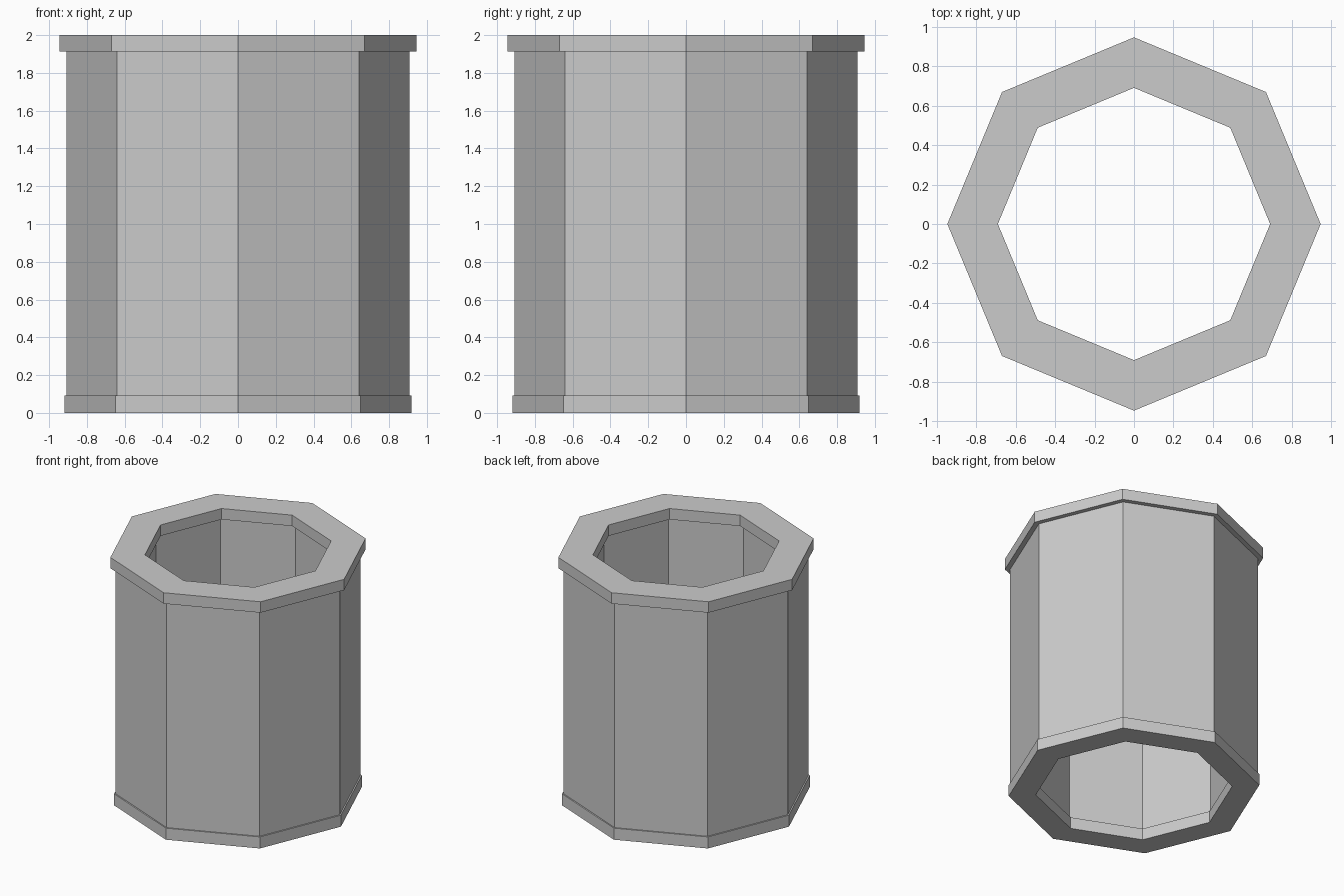
import bpy, bmesh
from math import cos, sin, pi

if "Cube" in bpy.data.objects:
    bpy.data.objects.remove(bpy.data.objects["Cube"])

SIDES = 8


def octagon_tube(name, profile):
    """Sweep a closed (radius, z) profile around z with flat faces."""
    bm = bmesh.new()
    rings = [[bm.verts.new((r * cos(2 * pi * i / SIDES), r * sin(2 * pi * i / SIDES), z))
              for r, z in profile] for i in range(SIDES)]
    n = len(profile)
    for i in range(SIDES):
        a, b = rings[i], rings[(i + 1) % SIDES]
        for j in range(n):
            k = (j + 1) % n
            bm.faces.new((a[j], b[j], b[k], a[k]))
    bmesh.ops.recalc_face_normals(bm, faces=bm.faces)
    mesh = bpy.data.meshes.new(name)
    bm.to_mesh(mesh)
    bm.free()
    obj = bpy.data.objects.new(name, mesh)
    bpy.context.collection.objects.link(obj)
    return obj


# Hollow barrel: slim foot band, straight wall, wider top rim, as one solid
octagon_tube("octagonal_pipe", [
    (0.918, 0.0), (0.918, 0.093), (0.907, 0.093), (0.907, 1.912),
    (0.946, 1.912), (0.946, 2.0),                      # outside, going up
    (0.69, 2.0), (0.69, 1.912), (0.73, 1.912), (0.73, 0.093),
    (0.72, 0.093), (0.72, 0.0),                        # inside, going down
])
